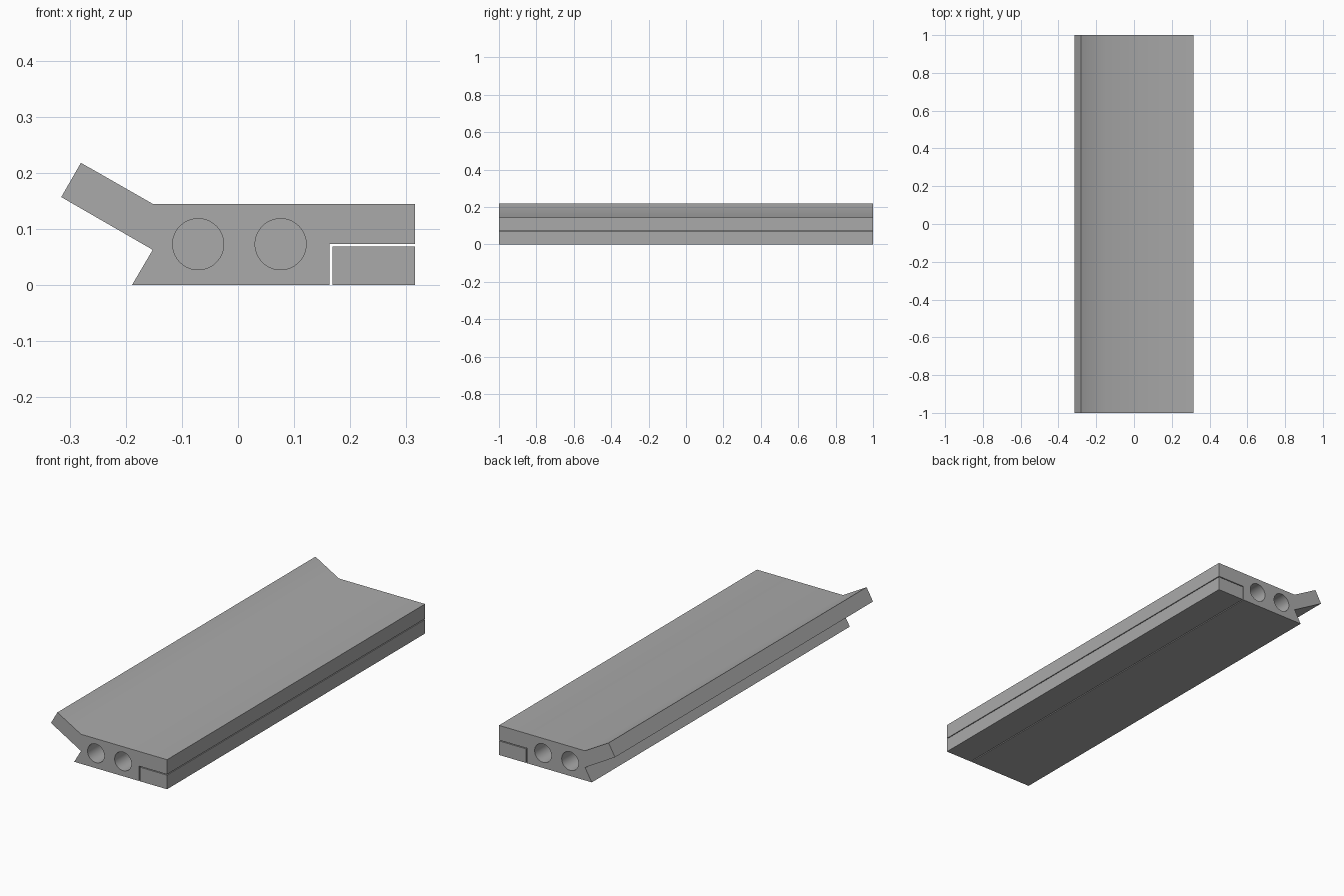
import bpy
import bmesh
from math import radians

if "Cube" in bpy.data.objects:
    bpy.data.objects.remove(bpy.data.objects["Cube"], do_unlink=True)

HALF_LENGTH = 1.0
BORE_RADIUS = 0.0455
BORE_DEPTH = 0.3

grey = bpy.data.materials.new("plain grey")
grey.use_nodes = True
colour = (0.4, 0.4, 0.4, 1)
grey.diffuse_color = colour
grey.node_tree.nodes["Principled BSDF"].inputs["Base Color"].default_value = colour


def extrude_profile(name, points):
    """Sweep an x-z outline along the full length."""
    bm = bmesh.new()
    face = bm.faces.new([bm.verts.new((x, -HALF_LENGTH, z)) for x, z in points])
    swept = bmesh.ops.extrude_face_region(bm, geom=[face])["geom"]
    verts = [v for v in swept if isinstance(v, bmesh.types.BMVert)]
    bmesh.ops.translate(bm, verts=verts, vec=(0, 2 * HALF_LENGTH, 0))
    bmesh.ops.recalc_face_normals(bm, faces=bm.faces)
    mesh = bpy.data.meshes.new(name)
    bm.to_mesh(mesh)
    bm.free()
    mesh.materials.append(grey)
    obj = bpy.data.objects.new(name, mesh)
    bpy.context.collection.objects.link(obj)
    return obj


def bore(target, x, z, y):
    """Cut a round blind hole into one end."""
    bpy.ops.mesh.primitive_cylinder_add(
        vertices=64, radius=BORE_RADIUS, depth=2 * BORE_DEPTH,
        location=(x, y, z), rotation=(radians(90), 0, 0))
    cutter = bpy.context.object
    cutter.name = "bore_cutter"
    cutter.hide_render = True
    cutter.data.materials.append(grey)
    cut = target.modifiers.new("bore", "BOOLEAN")
    cut.operation = "DIFFERENCE"
    cut.solver = "EXACT"
    cut.object = cutter
    bpy.ops.object.select_all(action="DESELECT")
    target.select_set(True)
    bpy.context.view_layer.objects.active = target
    bpy.ops.object.modifier_apply(modifier=cut.name)
    bpy.data.objects.remove(cutter, do_unlink=True)


# Main bar with the raised lip, undercut foot and stepped edge
body = extrude_profile("main_body", [
    (-0.189, 0), (0.163, 0), (0.163, 0.073), (0.315, 0.073), (0.315, 0.145),
    (-0.152, 0.145), (-0.28, 0.218), (-0.315, 0.157), (-0.152, 0.063)])

# Two bores in each end
for x in (-0.071, 0.076):
    for end in (-HALF_LENGTH, HALF_LENGTH):
        bore(body, x, 0.073, end)
bpy.ops.object.shade_smooth_by_angle(angle=radians(30))

# Separate strip filling the step, with a thin gap
extrude_profile("edge_strip", [
    (0.168, 0), (0.315, 0), (0.315, 0.069), (0.168, 0.069)])
